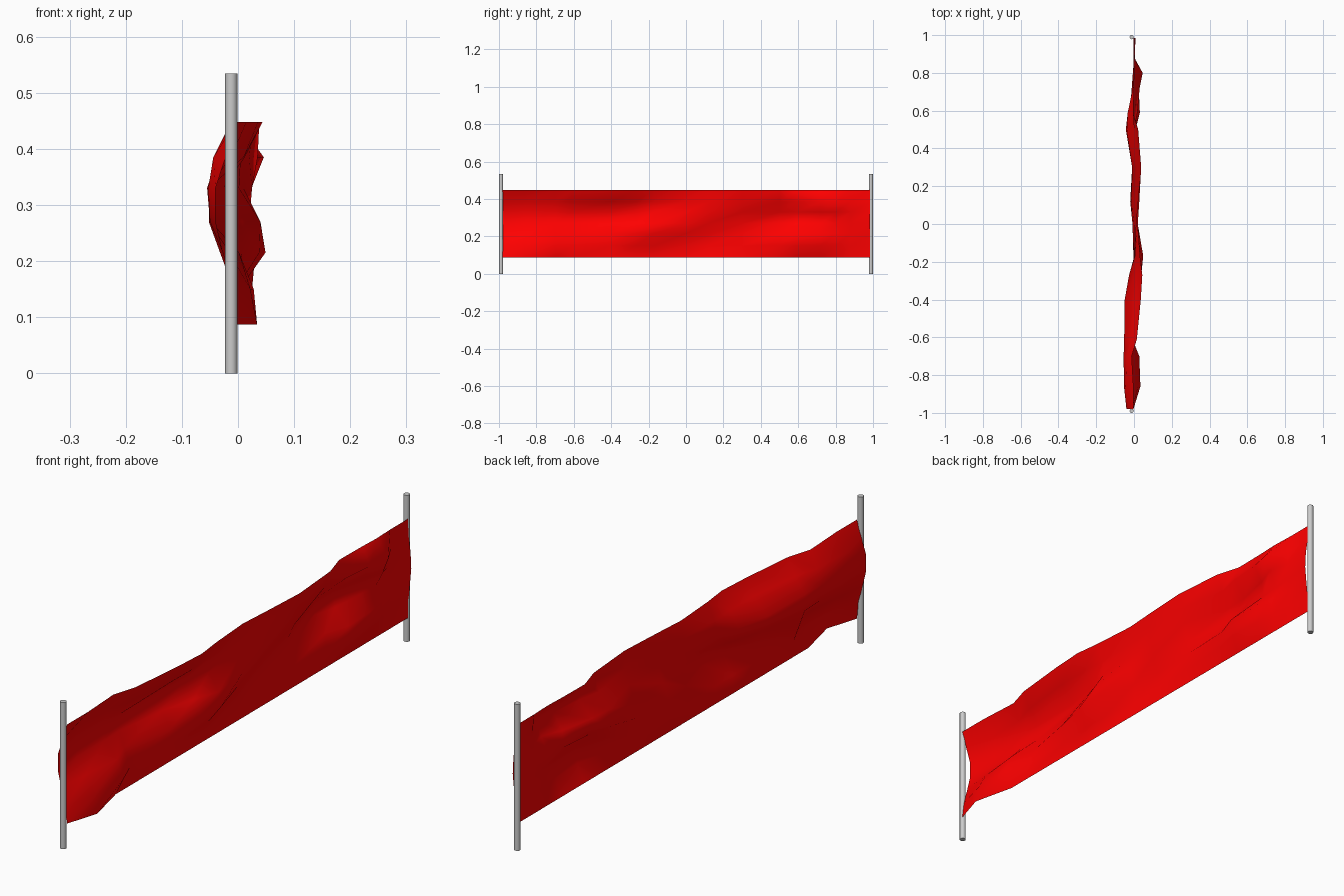
import bpy, bmesh

if "Cube" in bpy.data.objects:
    bpy.data.objects.remove(bpy.data.objects["Cube"])

# Fold depth in mm along x: one row per station along y, values from bottom hem to top hem
HEIGHTS = [.087, .15, .215, .27, .33, .385, .448]
FOLDS = {
    -.98: (-3, -10, -27, -40, -40, -22, -3),
    -.86: (34, 22, -15, -50, -53, -44, -3),
    -.70: (-3, 28, 2, -48, -55, -38, -12),
    -.61: (-3, -8, -32, -52, -52, -12, 15),
    -.40: (-3, -3, 8, -28, -49, 10, 36),
    -.27: (-3, 3, 38, 8, -26, 12, 44),
    -.17: (-3, 0, 49, 40, 2, 5, 32),
    .00: (-3, -8, 0, 20, 10, 10, 20),
    .12: (-3, -20, -15, 10, 25, 20, 28),
    .30: (-3, -8, -10, -10, 18, 35, 38),
    .50: (-3, 8, 0, -43, -38, 0, 22),
    .59: (-3, 25, 31, -22, -33, 18, -5),
    .72: (-3, 20, 25, -12, -6, 30, -3),
    .80: (-3, 10, 18, -6, 24, 46, 0),
    .88: (-3, -3, 2, 0, 5, 2, -3),
    .985: (-3, -3, 4, 9, 6, -2, -3),
}


def paint(obj, name, color):
    mat = bpy.data.materials.new(name)
    mat.diffuse_color = color
    mat.use_nodes = True
    mat.node_tree.nodes["Principled BSDF"].inputs["Base Color"].default_value = mat.diffuse_color
    obj.data.materials.append(mat)


# Upright poles
for side, name in ((-1, "front_pole"), (1, "back_pole")):
    bpy.ops.mesh.primitive_cylinder_add(vertices=16, radius=.011, depth=.534,
                                        location=(-.012, side * .989, .267))
    bpy.context.object.name = name
    bpy.ops.object.shade_smooth_by_angle()

# Rippled cloth sheet
bm = bmesh.new()
rows = [[bm.verts.new((d / 1000, y, z)) for d, z in zip(depths, HEIGHTS)]
        for y, depths in FOLDS.items()]
for a, b in zip(rows, rows[1:]):
    for i in range(len(HEIGHTS) - 1):
        bm.faces.new((a[i], b[i], b[i + 1], a[i + 1])).smooth = True
mesh = bpy.data.meshes.new("cloth_banner")
bm.to_mesh(mesh)
bm.free()
cloth = bpy.data.objects.new("cloth_banner", mesh)
bpy.context.collection.objects.link(cloth)
paint(cloth, "red_cloth", (1, 0, 0, 1))
